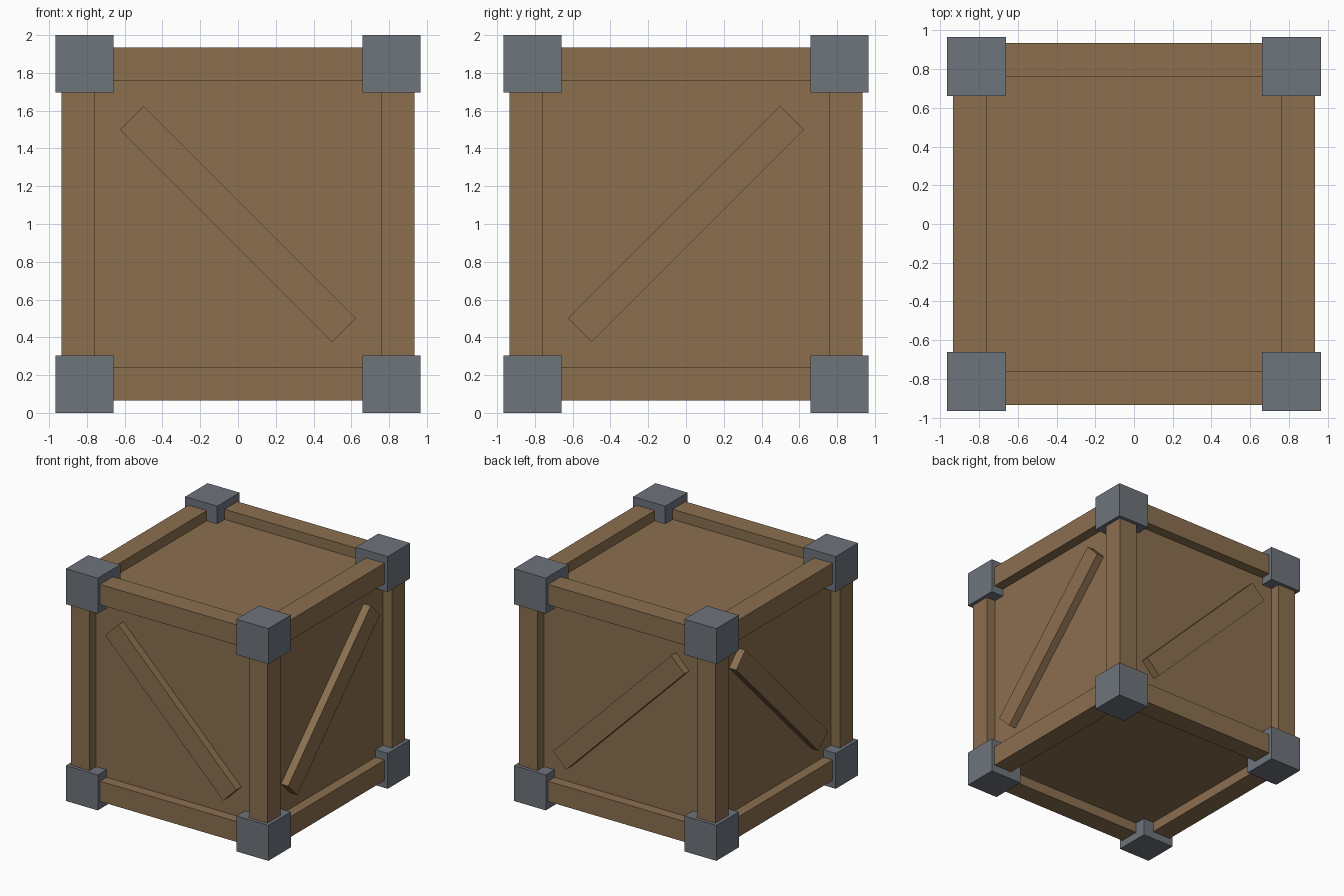
import bpy
import math
from mathutils import Matrix, Vector

if "Cube" in bpy.data.objects:
    bpy.data.objects.remove(bpy.data.objects["Cube"])


def srgb(r, g, b):
    def lin(c):
        c /= 255
        return c / 12.92 if c <= 0.04045 else ((c + 0.055) / 1.055) ** 2.4
    return (lin(r), lin(g), lin(b), 1)


def material(name, colour):
    m = bpy.data.materials.new(name)
    m.diffuse_color = colour
    m.use_nodes = True
    m.node_tree.nodes["Principled BSDF"].inputs["Base Color"].default_value = m.diffuse_color
    return m


wood = material("brown wood", srgb(139, 111, 79))
metal = material("grey metal", srgb(110, 116, 124))

MID = 1.0       # height of the crate centre
EDGE = 0.8475   # half size of the panel box, also the beam centre line
BEAM = 0.175    # beam thickness


def box(name, size, loc, mat, rot=None):
    bpy.ops.mesh.primitive_cube_add(size=1)
    ob = bpy.context.object
    ob.name = name
    turn = rot.to_4x4() if rot else Matrix.Identity(4)
    ob.data.transform(turn @ Matrix.Diagonal((*size, 1)))
    ob.location = loc
    ob.data.materials.append(mat)
    return ob


# Panel box
box("panels", (2 * EDGE,) * 3, (0, 0, MID), wood)

# Twelve edge beams, four along each axis, ends hidden in the corners
for axis, label in enumerate(("side_beam", "depth_beam", "post")):
    for a in (-1, 1):
        for b in (-1, 1):
            size = [BEAM] * 3
            size[axis] = 1.64
            loc = Vector((0, 0, MID))
            loc[(axis + 1) % 3] += a * EDGE
            loc[(axis + 2) % 3] += b * EDGE
            box(label, size, loc, wood)

# Metal corner blocks
for x in (-1, 1):
    for y in (-1, 1):
        for z in (-1, 1):
            box("corner_block", (0.305,) * 3,
                (x * 0.8125, y * 0.8125, MID + z * 0.8475), metal)

# Diagonal braces on the four upright sides
tilt_front = Matrix.Rotation(math.radians(45), 3, 'Y')
tilt_side = Matrix.Rotation(math.radians(45), 3, 'X')
for s in (-1, 1):
    box("front_back_brace", (1.59, 0.136, 0.177), (0, s * EDGE, MID), wood, tilt_front)
    box("side_brace", (0.136, 1.59, 0.177), (s * EDGE, 0, MID), wood, tilt_side)
